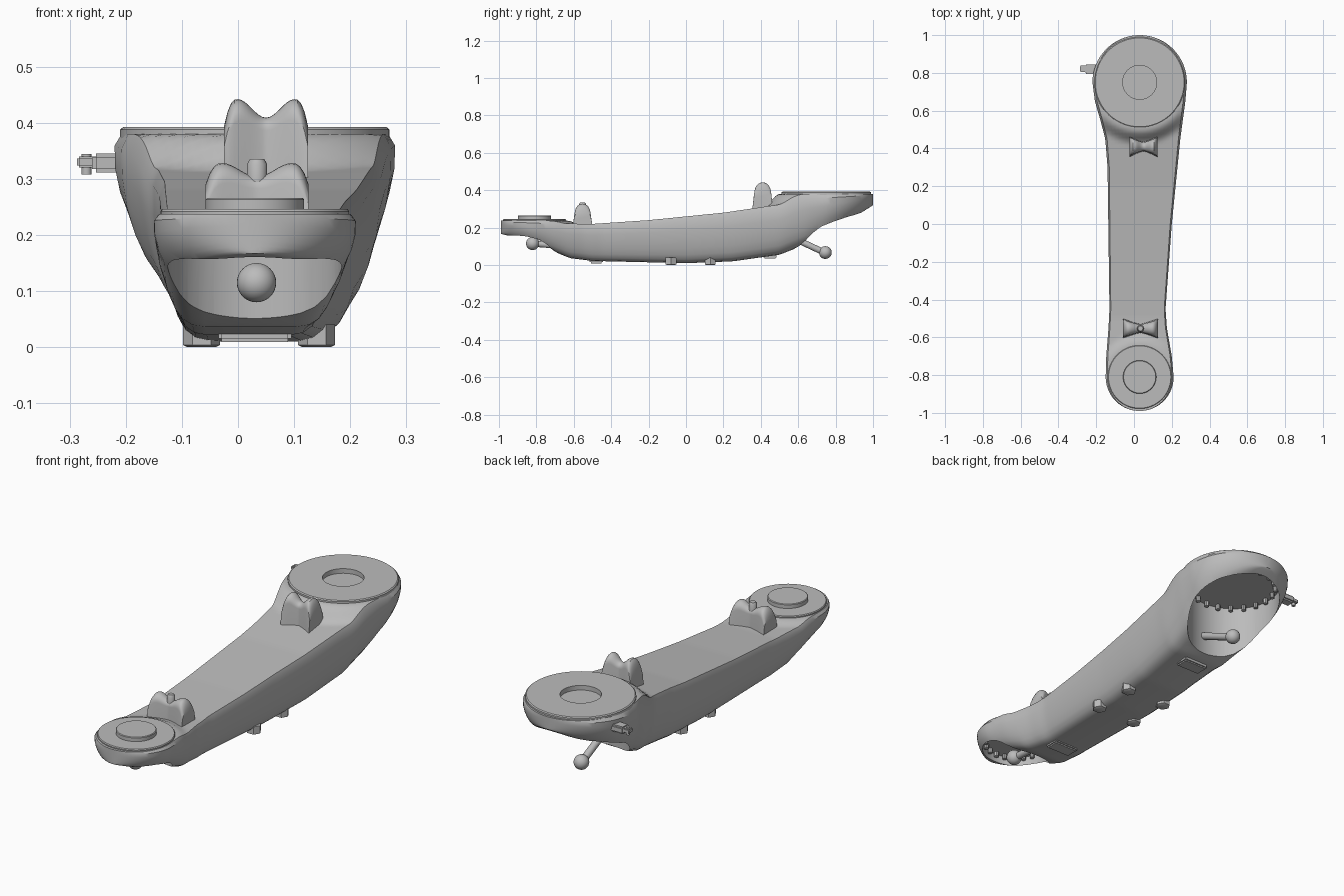
import bpy, bmesh, math
from mathutils import Vector

old = bpy.data.objects.get("Cube")
if old:
    bpy.data.objects.remove(old, do_unlink=True)

grey = bpy.data.materials.new("plain_grey")
grey.use_nodes = True
COLOUR = (0.5, 0.5, 0.5, 1)
grey.diffuse_color = COLOUR
grey.node_tree.nodes["Principled BSDF"].inputs["Base Color"].default_value = COLOUR

CX = 0.03
FRONT = dict(y=-0.81, r=0.18, top=0.237)
REAR = dict(y=0.75, r=0.25, top=0.38)


def finish(name, bm, smooth=True):
    bmesh.ops.recalc_face_normals(bm, faces=bm.faces)
    me = bpy.data.meshes.new(name)
    bm.to_mesh(me)
    bm.free()
    ob = bpy.data.objects.new(name, me)
    bpy.context.collection.objects.link(ob)
    me.materials.append(grey)
    if smooth:
        shade(ob)
    return ob


def shade(ob):
    bpy.ops.object.select_all(action='DESELECT')
    ob.select_set(True)
    bpy.context.view_layer.objects.active = ob
    bpy.ops.object.shade_smooth_by_angle(angle=math.radians(32))


def loft(name, rings):
    bm = bmesh.new()
    rows = [[bm.verts.new(p) for p in ring] for ring in rings]
    n = len(rows[0])
    for a, b in zip(rows, rows[1:]):
        for i in range(n):
            j = (i + 1) % n
            bm.faces.new((a[i], a[j], b[j], b[i]))
    bm.faces.new(rows[0])
    bm.faces.new(rows[-1])
    return finish(name, bm)


def lathe(name, profile, x, y, steps=64):
    rings = [[(x + r * math.cos(math.tau * k / steps), y + r * math.sin(math.tau * k / steps), z)
              for k in range(steps)] for r, z in profile]
    return loft(name, rings)


def rod(name, a, b, r):
    a, b = Vector(a), Vector(b)
    u = (b - a).normalized().orthogonal().normalized()
    v = (b - a).normalized().cross(u)
    ring = [r * (u * math.cos(t) + v * math.sin(t)) for t in (math.tau * k / 20 for k in range(20))]
    return loft(name, [[p + q for q in ring] for p in (a, b)])


def ball(name, centre, r):
    bm = bmesh.new()
    bmesh.ops.create_uvsphere(bm, u_segments=32, v_segments=16, radius=r)
    bmesh.ops.translate(bm, verts=bm.verts, vec=centre)
    return finish(name, bm)


def box(name, centre, size):
    bm = bmesh.new()
    bmesh.ops.create_cube(bm, size=1)
    bmesh.ops.scale(bm, verts=bm.verts, vec=size)
    bmesh.ops.bevel(bm, geom=bm.edges[:], offset=min(size) * 0.2, segments=2, affect='EDGES')
    bmesh.ops.translate(bm, verts=bm.verts, vec=centre)
    return finish(name, bm)


def lookup(table, y):
    for (a, va), (b, vb) in zip(table, table[1:]):
        if y <= b:
            t = max(0, (y - a) / (b - a))
            return va + (vb - va) * t
    return table[-1][1]


# Arm: outline, top and underside curves
LEFT = [(-.81, -.15), (-.7, -.147), (-.55, -.135), (-.45, -.13), (.3, -.14),
        (.45, -.152), (.55, -.178), (.65, -.207), (.75, -.22)]
RIGHT = [(-.81, .21), (-.7, .2), (-.55, .174), (-.45, .167), (0, .2), (.45, .245), (.65, .272), (.75, .28)]
BEAM = [(-1, .225), (-.5, .22), (-.2, .24), (.2, .28), (.42, .312), (.65, .345), (1, .37)]
UNDER = [(-1, .17), (-.87, .135), (-.75, .09), (-.62, .037), (-.5, .022), (0, .01), (.25, .02),
         (.5, .055), (.64, .11), (.8, .2), (.93, .275), (1, .32)]
# inset toward the underside: (depth share, width share)
SIDE = [(.1, 0), (.3, .005), (.5, .04), (.68, .1), (.82, .17), (.92, .25), (.98, .36), (1, .5)]


def top_z(x, y):
    z = lookup(BEAM, y)
    for end, blend in ((FRONT, .05), (REAR, .08)):
        d = math.hypot(x - CX, y - end["y"]) - end["r"]
        t = min(1, max(0, 1 - d / blend))
        z += (end["top"] - z) * t * t * (3 - 2 * t)
    return z


def section(y):
    xl, xr = lookup(LEFT, y), lookup(RIGHT, y)
    for end, outer in ((FRONT, y < FRONT["y"]), (REAR, y > REAR["y"])):
        if outer:
            w = math.sqrt(max(0, end["r"] ** 2 - (y - end["y"]) ** 2))
            xl, xr = CX - w, CX + w
    half, mid = (xr - xl) / 2, (xr + xl) / 2
    bottom = lookup(UNDER, y)
    pts = []
    n = 22
    for i in range(n + 1):
        s = -1 + 2 * i / n
        x = mid + half * .95 * s
        pts.append((x, y, top_z(x, y)))

    def wall(sign):
        z = top_z(mid + sign * half, y)
        return [(mid + sign * half * (1 - k), y, z + (bottom - z) * d) for d, k in SIDE]
    return pts + wall(1) + wall(-1)[::-1]


arc = [math.radians(87 - 87 * i / 16) for i in range(17)]
stations = [FRONT["y"] - FRONT["r"] * math.sin(a) for a in arc]
stations += [FRONT["y"] + (REAR["y"] - FRONT["y"]) * i / 80 for i in range(1, 80)]
stations += [REAR["y"] + REAR["r"] * math.sin(a) for a in arc[::-1]]
arm = loft("arm_body", [section(y) for y in stations])

# Open housings under both ends, and the round recess on top
cutters = [
    lathe("front_cutter", [(.155, -.2), (.155, .2)], CX, FRONT["y"]),
    lathe("rear_cutter", [(.212, -.2), (.212, .335)], CX, REAR["y"]),
    lathe("recess_cutter", [(.09, .36), (.09, .5)], CX, REAR["y"]),
]
bpy.context.view_layer.objects.active = arm
for c in cutters:
    c.hide_render = True
    mod = arm.modifiers.new(c.name, 'BOOLEAN')
    mod.operation = 'DIFFERENCE'
    mod.solver = 'EXACT'
    mod.object = c
    bpy.ops.object.modifier_apply(modifier=mod.name)
for c in cutters:
    bpy.data.objects.remove(c, do_unlink=True)
shade(arm)

# Joint plates
lathe("front_plate", [(.168, .23), (.168, .242), (.165, .246), (.088, .246), (.088, .263), (.085, .266)],
      CX, FRONT["y"])
bm_ring = [(.09, .37), (.09, .392), (.235, .392), (.24, .388), (.24, .37), (.09, .37)]
lathe("rear_plate", bm_ring, CX, REAR["y"])


# Saddles: two humps, pinched in the middle
def saddle(name, cx, cy, half_x, half_y, base, peak, dip):
    rings = []
    for i in range(25):
        s = -1 + i / 12
        a = abs(s)
        depth = half_y * (.45 + .55 * a ** 1.3)
        z = peak - dip * (.5 + .5 * math.cos(math.pi * min(1, a / .68)))
        if a > .68:
            z -= (peak - base) * .3 * ((a - .68) / .32) ** 2.5
        ring = [(cx + half_x * s, cy - depth * 1.15, base), (cx + half_x * s, cy + depth * 1.15, base)]
        for k in range(13):
            t = math.pi * k / 12
            ring.append((cx + half_x * s, cy + depth * math.cos(t), z - depth + depth * math.sin(t)))
        rings.append(ring)
    return loft(name, rings)


saddle("rear_saddle", .05, .41, .075, .05, .28, .442, .033)
saddle("front_saddle", .034, -.553, .092, .047, .2, .328, .024)
lathe("saddle_pin", [(.018, .29), (.018, .326), (.013, .335)], .034, -.553, 20)

# Ball levers in the housings
rod("rear_lever", (CX, .53, .165), (CX, .74, .067), .017)
ball("rear_lever_ball", (CX, .745, .067), .034)
rod("front_lever", (CX, -.63, .1), (CX, -.82, .115), .017)
ball("front_lever_ball", (.033, -.82, .115), .035)

# Bolt rings inside the housings
for label, end, r, z in (("front", FRONT, .14, .19), ("rear", REAR, .192, .323)):
    for k in range(20):
        t = math.tau * k / 20
        lathe(label + "_bolt", [(.011, z - .012), (.011, z + .015)],
              CX + r * math.cos(t), end["y"] + r * math.sin(t), 8)

# Feet and mounting pads on the underside
for y in (-.08, .13):
    for x in (-.065, .14):
        lathe("foot", [(.025, 0), (.033, .004), (.033, .04)], x, y, 6)
for y, z in ((-.48, .024), (.45, .05)):
    box("underside_pad", (CX, y, z), (.13, .07, .03))

# Side peg
box("side_peg", (-.225, .82, .328), (.07, .05, .034))
box("peg_tip", (-.262, .822, .33), (.05, .032, .02))
lathe("peg_pin", [(.009, .308), (.009, .344)], -.27, .822, 16)
